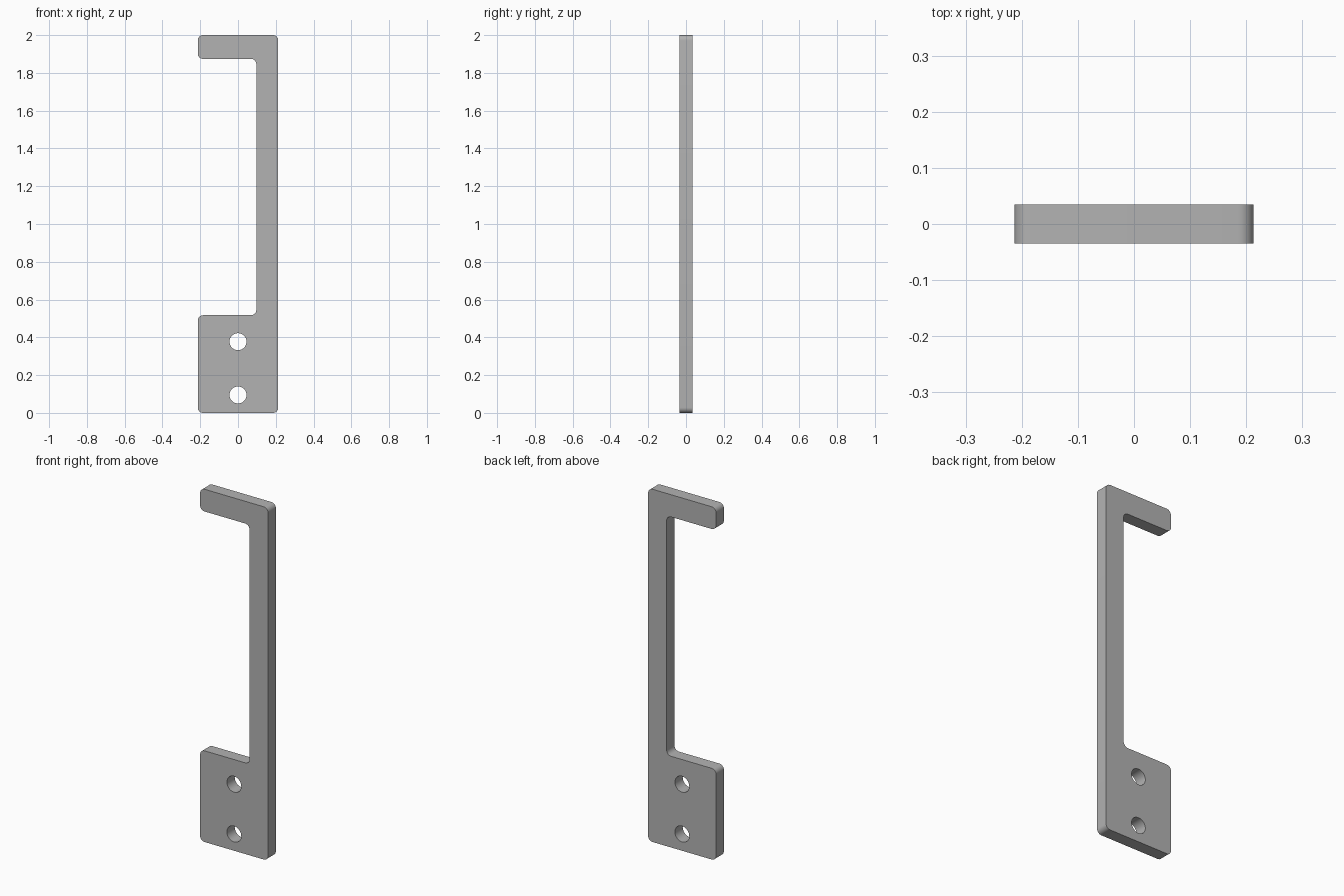
import bpy, bmesh, math
from mathutils import Vector

cube = bpy.data.objects.get("Cube")
if cube:
    bpy.data.objects.remove(cube, do_unlink=True)

HALF_W, HALF_T, HEIGHT = 0.213, 0.035, 2.0
INNER_X, PLATE_TOP, HOOK_BOTTOM = 0.097, 0.517, 1.874
RADIUS, HOLE_R = 0.028, 0.045

steel = bpy.data.materials.new("grey steel")
steel.use_nodes = True
colour = (0.45, 0.45, 0.45, 1)
steel.diffuse_color = colour
steel.node_tree.nodes["Principled BSDF"].inputs["Base Color"].default_value = colour


def rounded(corners, radius, steps=8):
    """Replace each right-angle corner by a tangent arc."""
    points = []
    for i, (x, z) in enumerate(corners):
        c = Vector((x, z))
        a = (Vector(corners[i - 1]) - c).normalized() * radius
        b = (Vector(corners[(i + 1) % len(corners)]) - c).normalized() * radius
        for s in range(steps + 1):
            t = s / steps * math.pi / 2
            points.append(c + a * (1 - math.sin(t)) + b * (1 - math.cos(t)))
    return points


def circle(x, z, radius, sides=40):
    return [Vector((x + radius * math.cos(math.tau * i / sides),
                    z + radius * math.sin(math.tau * i / sides))) for i in range(sides)]


# Profile: mounting plate, upright on the left, hook arm at the top
outline = rounded([(-HALF_W, 0), (HALF_W, 0), (HALF_W, HEIGHT), (-HALF_W, HEIGHT),
                   (-HALF_W, HOOK_BOTTOM), (INNER_X, HOOK_BOTTOM),
                   (INNER_X, PLATE_TOP), (-HALF_W, PLATE_TOP)], RADIUS)
screw_holes = [circle(0, z, HOLE_R) for z in (0.095, 0.377)]

bm = bmesh.new()
for loop in [outline] + screw_holes:
    verts = [bm.verts.new((p.x, -HALF_T, p.y)) for p in loop]
    for i, v in enumerate(verts):
        bm.edges.new((verts[i - 1], v))
bmesh.ops.triangle_fill(bm, edges=bm.edges[:], use_beauty=True, normal=(0, -1, 0))

# Thickness
solid = bmesh.ops.extrude_face_region(bm, geom=bm.faces[:], use_keep_orig=True)
bmesh.ops.translate(bm, vec=(0, 2 * HALF_T, 0),
                    verts=[g for g in solid["geom"] if isinstance(g, bmesh.types.BMVert)])
bmesh.ops.recalc_face_normals(bm, faces=bm.faces[:])

mesh = bpy.data.meshes.new("hook_bracket")
bm.to_mesh(mesh)
bm.free()
mesh.materials.append(steel)
bracket = bpy.data.objects.new("hook_bracket", mesh)
bpy.context.collection.objects.link(bracket)
bpy.context.view_layer.objects.active = bracket
bracket.select_set(True)
bpy.ops.object.shade_smooth_by_angle(angle=math.radians(30))
